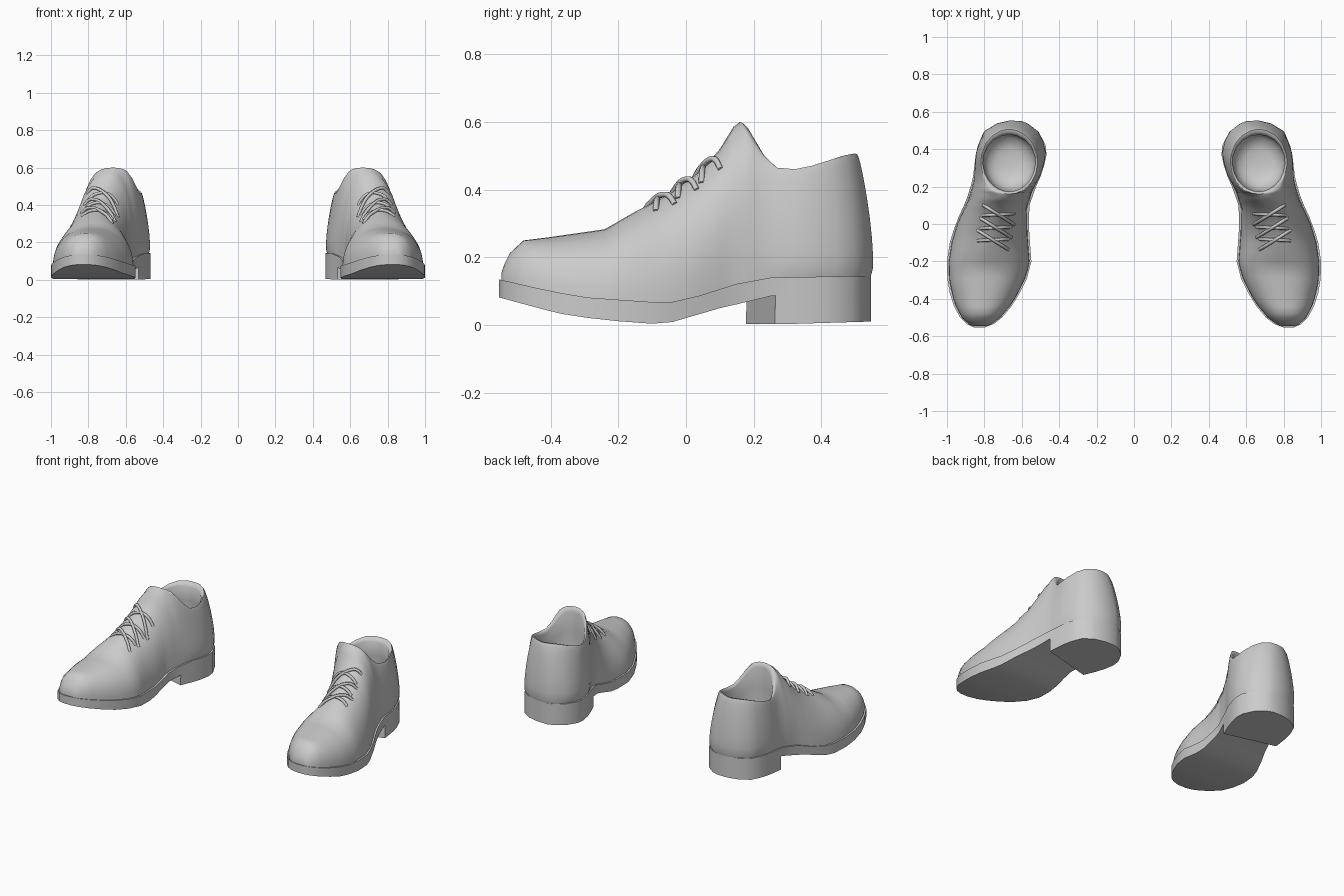
import bpy, bmesh, math
from mathutils import Vector

if "Cube" in bpy.data.objects:
    bpy.data.objects.remove(bpy.data.objects["Cube"])

grey = bpy.data.materials.new("grey")
grey.diffuse_color = (0.6, 0.6, 0.6, 1)
grey.use_nodes = True
grey.node_tree.nodes["Principled BSDF"].inputs["Base Color"].default_value = grey.diffuse_color


def lerp_keys(keys):
    """Piecewise linear function through (input, output) keys."""
    def f(v):
        if v <= keys[0][0]:
            return keys[0][1]
        for (a, fa), (b, fb) in zip(keys, keys[1:]):
            if v <= b:
                return fa + (fb - fa) * (v - a) / (b - a)
        return keys[-1][1]
    return f


# Plan outline of one shoe: x of each edge along y
outer = lerp_keys([(-.553, .855), (-.535, .895), (-.5, .93), (-.44, .962), (-.37, .985), (-.29, .998),
                   (-.2, 1.0), (-.1, .985), (0, .955), (.13, .895), (.24, .862), (.4, .843),
                   (.49, .805), (.53, .74), (.55, .655)])
inner = lerp_keys([(-.553, .80), (-.535, .75), (-.5, .705), (-.42, .638), (-.3, .575), (-.21, .548),
                   (-.05, .56), (.09, .562), (.19, .528), (.28, .488), (.37, .468), (.42, .472),
                   (.49, .508), (.53, .56), (.55, .61)])
# Side profiles: height along y
sole_top = lerp_keys([(-.553, .135), (-.5, .123), (-.4, .1), (-.3, .082), (-.06, .065), (0, .075),
                      (.05, .09), (.15, .122), (.25, .14), (.5, .145)])
sole_low = lerp_keys([(-.553, .082), (-.38, .035), (-.25, .015), (-.1, .004), (-.04, .009),
                      (.1, .05), (.17, .066), (.26, .088), (.5, .1)])
crest = lerp_keys([(-.545, .155), (-.535, .185), (-.52, .213), (-.48, .25), (-.4, .26), (-.24, .283),
                   (-.15, .335), (-.05, .385), (.05, .46), (.1, .52), (.14, .585), (.16, .6)])
rim_z = lerp_keys([(.16, .6), (.17, .595), (.185, .575), (.21, .528), (.24, .485), (.275, .46),
                   (.3, .457), (.36, .467), (.45, .495), (.49, .508), (.505, .505)])
roundness = lerp_keys([(-.54, 2.3), (-.25, 2.2), (-.1, 1.85), (0, 1.85), (.1, 2.1), (.16, 2.1)])
lean = lerp_keys([(-.2, 0), (.0, -.012), (.16, -.042)])
STEPS = 10


def section(y):
    """Centre, half width, base height, crest height and roundness of the vamp at y."""
    return ((outer(y) + inner(y)) / 2, (outer(y) - inner(y)) / 2 - .01,
            sole_top(y) - .008, crest(y), roundness(y))


def wall(base, tip, p, bulge=Vector((0, 0, 0))):
    """Rounded profile from a base point up to a tip point."""
    pts = []
    for k in range(STEPS + 1):
        a = math.pi / 2 * k / STEPS
        t = 1 - max(math.cos(a), 0) ** (2 / p)
        h = math.sin(a) ** (2 / p)
        if k == STEPS:
            t = h = 1
        pts.append(Vector((base.x + (tip.x - base.x) * t, base.y + (tip.y - base.y) * t,
                           base.z + (tip.z - base.z) * h)) + bulge * math.sin(math.pi * math.sqrt(h)))
    return pts


def loft(bm, rows, closed=False):
    vs = [[bm.verts.new(p) for p in r] for r in rows]
    for a, b in zip(vs, vs[1:]):
        n = len(a)
        for i in range(n if closed else n - 1):
            j = (i + 1) % n
            bm.faces.new((a[i], a[j], b[j], b[i]))
    return vs


def finish(name, bm, angle=40):
    bmesh.ops.remove_doubles(bm, verts=bm.verts, dist=.0004)
    bmesh.ops.recalc_face_normals(bm, faces=bm.faces)
    me = bpy.data.meshes.new(name)
    bm.to_mesh(me)
    bm.free()
    ob = bpy.data.objects.new(name, me)
    setup(ob)
    bpy.ops.object.select_all(action='DESELECT')
    ob.select_set(True)
    bpy.context.view_layer.objects.active = ob
    bpy.ops.object.shade_smooth_by_angle(angle=math.radians(angle))


def setup(ob):
    """Link, colour and mirror to the other foot."""
    bpy.context.collection.objects.link(ob)
    ob.data.materials.append(grey)
    ob.modifiers.new("other_foot", 'MIRROR').use_mirror_merge = False


# Upper: arched vamp, then heel walls running round to the back, then the lining cup
bm = bmesh.new()
rows = []
for y in (-.545, -.537, -.52, -.5, -.48, -.44, -.4, -.34, -.29, -.24, -.2, -.15, -.1, -.05, 0,
          .05, .08, .1, .12, .14, .16):
    c, w, zb, zt, p = section(y)
    tip = Vector((c + lean(y), y, zt))
    a, b = (wall(Vector((c + s * w, y, zb)), tip, p) for s in (1, -1))
    rows.append(a + b[-2::-1])
bm.faces.new(loft(bm, rows)[0])

peak = Vector((section(.16)[0] + lean(.16), .16, .6))
mid = Vector((.667, .333, 0))
columns = ((.16, 0), (.175, 12), (.19, 25), (.21, 38), (.24, 52), (.28, 68), (.33, 86), (.38, 102),
           (.44, 124), (.49, 143), (.53, 162), (.544, 175))


def heel_column(y, deg, s):
    c, w, zb, _, _ = section(y)
    a = math.radians(deg)
    base = Vector((c + s * w, y, zb))
    ry = .333 - .173 * math.cos(a)
    tip = Vector((mid.x + s * .152 * math.sin(a), ry, rim_z(ry)))
    if deg == 0:
        tip = peak
    out = Vector((base.x - mid.x, base.y - mid.y, 0)).normalized()
    return wall(base, tip, max(1.45, 2.1 - deg / 100), out * .011 * min(1, deg / 100))


walls = [heel_column(y, d, 1) for y, d in columns] + [heel_column(y, d, -1) for y, d in columns[::-1]]
loft(bm, walls)

rim = [col[-1] for col in walls[:-1]]


def cup_ring(shrink, sink, back=0):
    """Rim outline drawn in towards the middle and sunk towards the insole."""
    ring = []
    for p in rim:
        q = mid + (Vector((p.x, p.y, 0)) - mid) * shrink
        q.y -= back * max(0, p.y - mid.y) / .173
        q.z = p.z + (.17 - p.z) * sink
        ring.append(q)
    return ring


cup = loft(bm, [rim, cup_ring(.96, .01, .008), cup_ring(.92, .07, .016), cup_ring(.92, .35, .01),
                cup_ring(.92, .6), cup_ring(.88, .8), cup_ring(.74, .93), cup_ring(.45, .99),
                cup_ring(.15, 1)], closed=True)
bm.faces.new(cup[-1])
finish("upper", bm, 60)

# Sole: strip following the curved side profile
ys = [-.553, -.535, -.5, -.44, -.37, -.29, -.2, -.1, -.04, .04, .1, .15, .2, .25, .31, .37, .42, .49, .53, .546]
bm = bmesh.new()
rings = []
for y in ys:
    o, i, t, l = outer(y), inner(y), sole_top(y), sole_low(y)
    rings.append([Vector(q) for q in ((o, y, l), (o, y, t), (i, y, t), (i, y, l))])
ends = loft(bm, rings, closed=True)
bm.faces.new(ends[0])
bm.faces.new(ends[-1])
finish("sole", bm, 45)

# Heel block: rear outline extruded and cut along a slanted breast
bm = bmesh.new()
rear = [y for y in ys if y >= .1]
plan = [(outer(y), y) for y in rear] + [(inner(y), y) for y in reversed(rear)]
loop = [bm.verts.new((x, y, .003 + .03 * max(0, y - .3))) for x, y in plan]
bottom = bm.faces.new(loop)
up = bmesh.ops.extrude_face_region(bm, geom=[bottom])
for v in up["geom"]:
    if isinstance(v, bmesh.types.BMVert):
        v.co.z = sole_top(v.co.y) - .015
bmesh.ops.bisect_plane(bm, geom=bm.verts[:] + bm.edges[:] + bm.faces[:],
                       plane_co=(.69, .218, 0), plane_no=(.26, -1, .03), clear_outer=True)
bmesh.ops.holes_fill(bm, edges=[e for e in bm.edges if e.is_boundary])
finish("heel_block", bm, 40)


# Laces: crossed strands draped over the vamp
def surface(x, y):
    c, w, zb, zt, p = section(y)
    ridge = c + lean(y)
    u = min(abs(x - ridge) / (w - lean(y) * (1 if x > ridge else -1)), 1)
    return zb + (zt - zb) * (1 - u ** p) ** (1 / p)


lace = bpy.data.curves.new("laces", 'CURVE')
lace.dimensions = '3D'
lace.bevel_depth = .009
lace.bevel_resolution = 1
lace.resolution_u = 3
lace.use_fill_caps = True
for k, y0 in enumerate((.05, -.02, -.085)):
    cx = .724 + .015 * k
    for s in (1, -1):
        spline = lace.splines.new('BEZIER')
        spline.bezier_points.add(6)
        for n, bp in enumerate(spline.bezier_points):
            t = n / 3 - 1
            x = cx + .083 * t
            y = y0 + .028 * t * s + .024 * t
            lift = -.004 if abs(t) > .99 else .006 + .006 * (s + 1) / 2
            bp.co = (x, y, surface(x, y) + lift)
            bp.handle_left_type = bp.handle_right_type = 'AUTO'
setup(bpy.data.objects.new("laces", lace))
